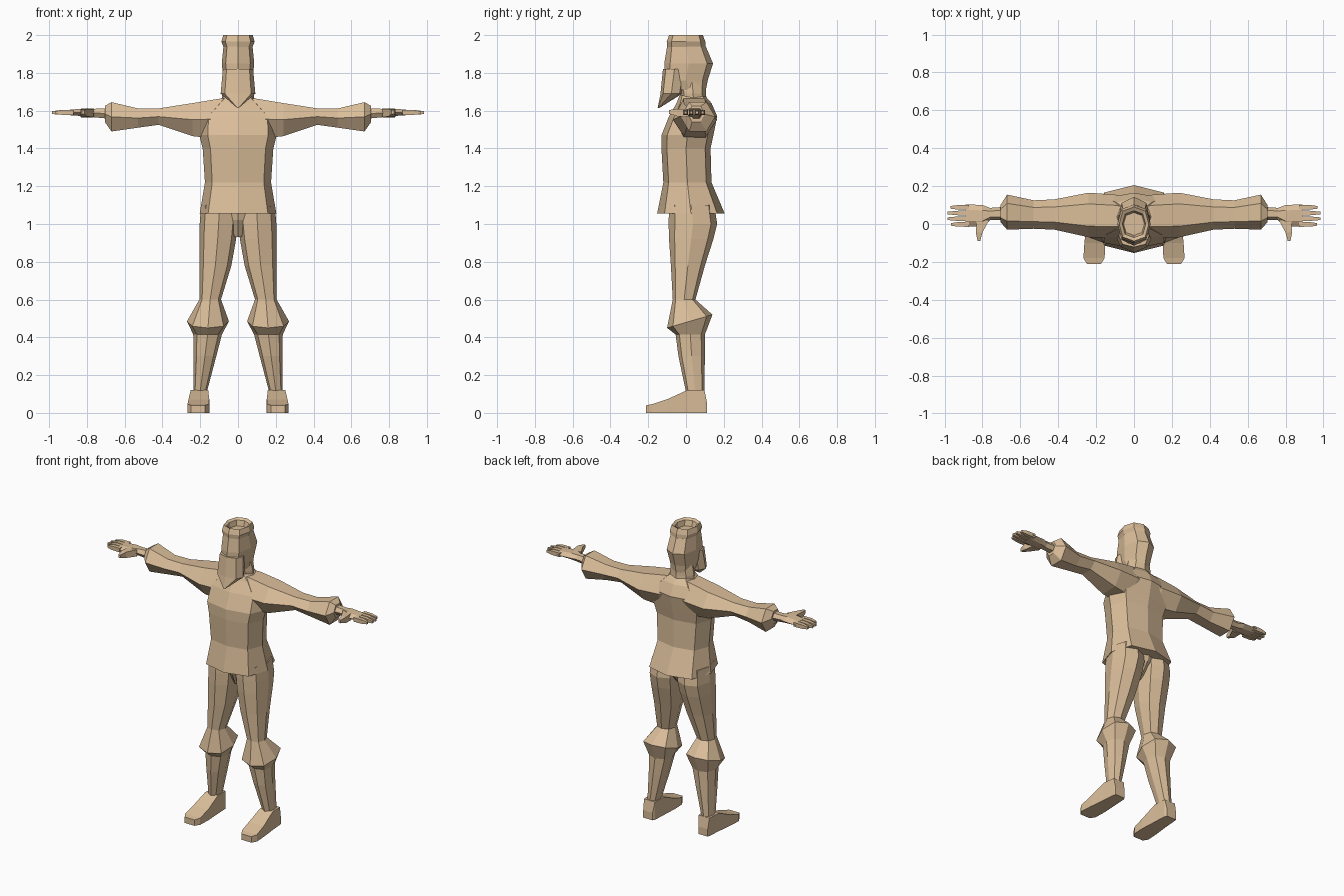
import bpy, bmesh, math

tan = bpy.data.materials.new("tan")
tan.diffuse_color = (0.70, 0.51, 0.32, 1)


def ring(n, phase, e):
    """Rounded polygon scaled to fill the -1..1 box; smaller e is boxier."""
    pts = []
    for i in range(n):
        a = math.radians(phase) + 2 * math.pi * i / n
        c, s = math.cos(a), math.sin(a)
        pts.append((math.copysign(abs(c) ** e, c), math.copysign(abs(s) ** e, s)))
    ma, mb = max(p[0] for p in pts), max(p[1] for p in pts)
    return [(p[0] / ma, p[1] / mb) for p in pts]


def loft(name, axis, stations, n=8, phase=0, e=1.0, mirror=False, cap_start=True):
    """Skin cross-sections (position, a0, a1, b0, b1[, slope]) along an axis."""
    bm = bmesh.new()
    rings = []
    for st in stations:
        t, a0, a1, b0, b1 = st[:5]
        slope = st[5] if len(st) > 5 else 0
        vs = []
        for u, v in ring(n, phase, e):
            a = (a0 + a1) / 2 + u * (a1 - a0) / 2
            b = (b0 + b1) / 2 + v * (b1 - b0) / 2
            tt = t + slope * v
            co = {'x': (tt, a, b), 'y': (a, tt, b), 'z': (a, b, tt)}[axis]
            vs.append(bm.verts.new(co))
        rings.append(vs)
    for r, s in zip(rings, rings[1:]):
        for i in range(n):
            j = (i + 1) % n
            bm.faces.new((r[i], r[j], s[j], s[i]))
    if cap_start:
        bm.faces.new(rings[0])
    bm.faces.new(rings[-1])
    bmesh.ops.recalc_face_normals(bm, faces=bm.faces)
    me = bpy.data.meshes.new(name)
    bm.to_mesh(me)
    bm.free()
    me.materials.append(tan)
    ob = bpy.data.objects.new(name, me)
    bpy.context.collection.objects.link(ob)
    if mirror:
        ob.modifiers.new("mirror", 'MIRROR')
    return ob


def sym(rows):
    """Rows (z, half width, y0, y1) to symmetric stations."""
    return [(z, -w, w, y0, y1) for z, w, y0, y1 in rows]


# tunic body
loft("tunic", 'z', sym([
    (1.055, .203, -.153, .205), (1.22, .175, -.12, .135), (1.40, .187, -.13, .13),
    (1.47, .205, -.13, .145), (1.57, .20, -.09, .165), (1.64, .12, -.05, .135),
    (1.68, .07, -.035, .10)]), e=.72)

# shoulders and sleeves with flared cuffs
loft("sleeves", 'x', [
    (0, -.06, .13, 1.45, 1.67), (.10, -.07, .155, 1.45, 1.663),
    (.24, -.07, .165, 1.465, 1.64), (.42, -.03, .13, 1.525, 1.612),
    (.53, -.025, .125, 1.51, 1.612), (.67, -.03, .155, 1.49, 1.645),
    (.705, .01, .10, 1.54, 1.625)], n=6, mirror=True, cap_start=False)

# hands
loft("palms", 'x', [
    (.69, .02, .09, 1.558, 1.612), (.76, .02, .085, 1.565, 1.61),
    (.80, -.012, .10, 1.57, 1.613), (.89, -.014, .104, 1.576, 1.605)],
    n=6, mirror=True)
for k, tip in enumerate((.965, .985, .985, .97)):
    y = -.002 + .03 * k
    loft("finger_%d" % (k + 1), 'x', [
        (.87, y - .013, y + .013, 1.577, 1.604), (.93, y - .012, y + .012, 1.578, 1.604),
        (tip, y - .007, y + .007, 1.582, 1.597)], n=4, phase=45, mirror=True)
loft("thumbs", 'y', [
    (.02, .765, .83, 1.565, 1.61), (-.045, .80, .835, 1.57, 1.61),
    (-.09, .812, .826, 1.583, 1.603)], n=4, phase=45, mirror=True)

# neck and head with a hollow headband
loft("neck", 'z', sym([(1.62, .085, -.03, .115), (1.69, .085, -.03, .105),
                       (1.75, .07, -.04, .105)]))
loft("head", 'z', sym([
    (1.71, .068, -.06, .105), (1.76, .076, -.115, .115), (1.85, .086, -.115, .143),
    (1.94, .077, -.10, .105)]), e=.8)
loft("headband", 'z', sym([
    (1.935, .076, -.10, .105), (1.965, .088, -.102, .102), (2.0, .078, -.09, .09),
    (1.99, .062, -.072, .07), (1.955, .055, -.06, .06)]), e=.8)
loft("beard", 'z', sym([
    (1.615, .005, -.15, -.14), (1.69, .092, -.135, -.02), (1.82, .08, -.122, 0)]), e=.8)

# trousers with baggy knees
loft("pelvis", 'z', sym([(.93, .02, -.03, .06), (1.02, .11, -.07, .13),
                         (1.08, .16, -.08, .15)]))
loft("legs", 'z', [
    (1.10, .002, .195, -.09, .15), (1.0, .002, .203, -.092, .165),
    (.92, .01, .205, -.09, .145), (.78, .035, .205, -.08, .10),
    (.60, .09, .205, -.07, .05), (.485, .048, .27, -.10, .14, .035),
    (.415, .085, .237, -.055, .10), (.30, .115, .235, -.04, .10),
    (.11, .165, .237, .0, .097)], e=.85, mirror=True)

# shoes
loft("shoes", 'y', [
    (.112, .17, .24, 0, .05), (.098, .162, .243, 0, .12), (.01, .158, .25, 0, .122),
    (-.10, .152, .262, 0, .072), (-.18, .155, .267, 0, .046),
    (-.212, .175, .248, 0, .04)], n=4, phase=45, mirror=True)
